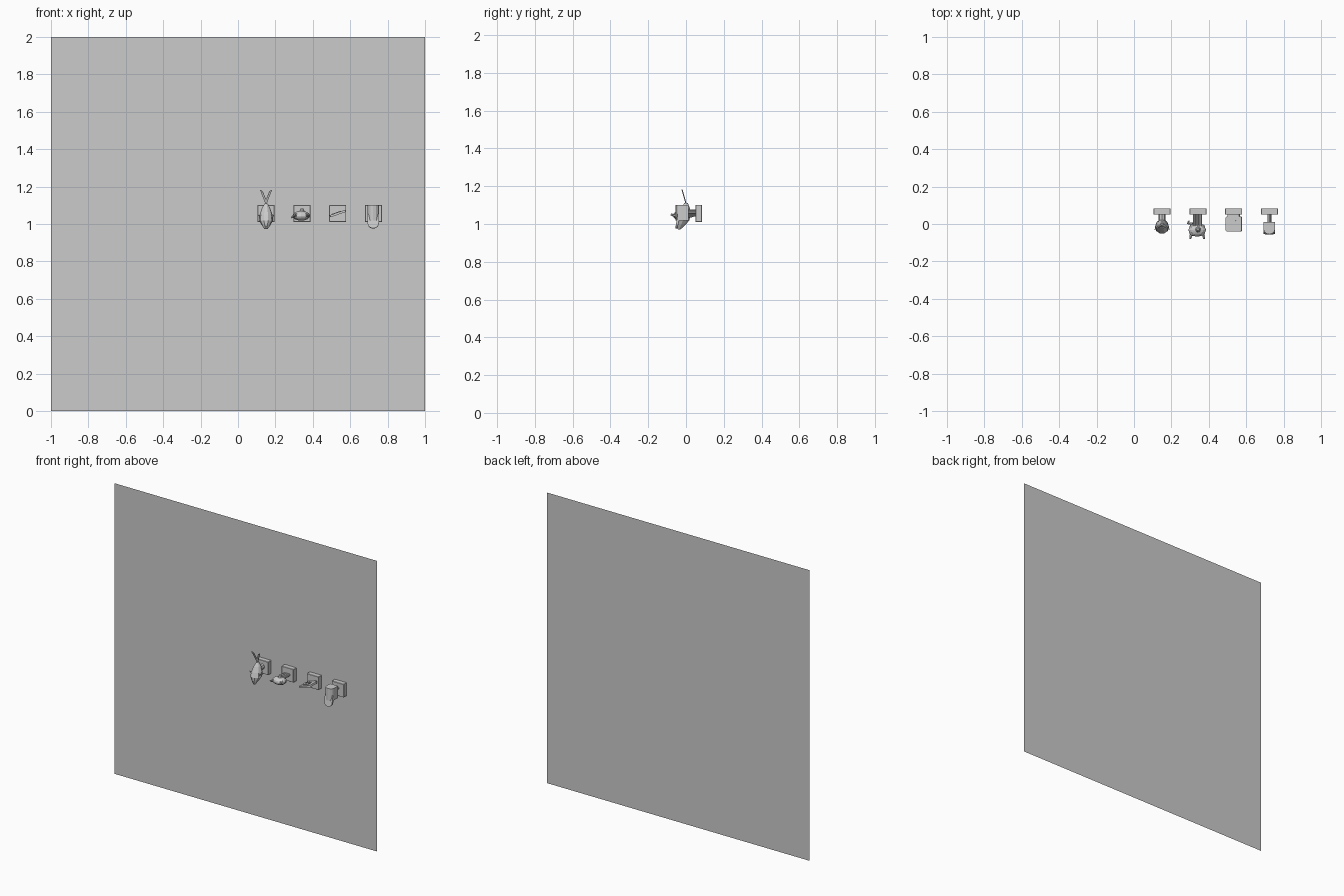
import bpy, bmesh, math
from mathutils import Vector

if "Cube" in bpy.data.objects:
    bpy.data.objects.remove(bpy.data.objects["Cube"])

BACK = 0.084
XS = (0.15, 0.342, 0.533, 0.724)


def mesh_obj(name, bm, loc=(0, 0, 0), rot=(0, 0, 0), smooth=False):
    bmesh.ops.recalc_face_normals(bm, faces=bm.faces)
    me = bpy.data.meshes.new(name)
    bm.to_mesh(me)
    bm.free()
    ob = bpy.data.objects.new(name, me)
    bpy.context.collection.objects.link(ob)
    ob.location, ob.rotation_euler = loc, rot
    if smooth:
        for p in me.polygons:
            p.use_smooth = True
    return ob


def box(name, loc, size, bevel=0.0, rot=(0, 0, 0), segs=1):
    bm = bmesh.new()
    bmesh.ops.create_cube(bm, size=1)
    bmesh.ops.scale(bm, vec=size, verts=bm.verts)
    if bevel:
        bmesh.ops.bevel(bm, geom=bm.edges[:], offset=bevel, segments=segs,
                        profile=0.5, affect='EDGES')
    return mesh_obj(name, bm, loc, rot)


def ball(name, loc, size, rot=(0, 0, 0), u=12, v=8):
    bm = bmesh.new()
    bmesh.ops.create_uvsphere(bm, u_segments=u, v_segments=v, radius=0.5)
    bmesh.ops.scale(bm, vec=size, verts=bm.verts)
    return mesh_obj(name, bm, loc, rot)


def rod(name, a, b, r1, r2=None, sides=8):
    a, b = Vector(a), Vector(b)
    bm = bmesh.new()
    bmesh.ops.create_cone(bm, cap_ends=True, segments=sides, radius1=r1,
                          radius2=r1 if r2 is None else r2, depth=(b - a).length)
    rot = (b - a).to_track_quat('Z', 'Y').to_euler()
    return mesh_obj(name, bm, (a + b) / 2, rot)


def prism(name, pts, depth, loc=(0, 0, 0), rot=(0, 0, 0)):
    bm = bmesh.new()
    f = bm.faces.new([bm.verts.new((x, y, -depth / 2)) for x, y in pts])
    top = bmesh.ops.extrude_face_region(bm, geom=[f])['geom']
    bmesh.ops.translate(bm, vec=(0, 0, depth),
                        verts=[v for v in top if isinstance(v, bmesh.types.BMVert)])
    return mesh_obj(name, bm, loc, rot)


# wall sheet
bm = bmesh.new()
bm.faces.new([bm.verts.new(p) for p in
              ((-1, BACK, 0), (1, BACK, 0), (1, BACK, 2), (-1, BACK, 2))])
mesh_obj("wall_sheet", bm)

# mounting blocks
for i, x in enumerate(XS):
    box(f"mount_block_{i}", (x, 0.067, 1.056), (0.091, 0.034, 0.091), 0.002)

# first hook: tapered animal body with long ears
x = XS[0]
bm = bmesh.new()
rings = []
for z, y, rx, ry in ((1.11, 0.0, .008, .010), (1.085, -.002, .022, .024),
                     (1.05, -.008, .034, .034), (1.02, -.016, .038, .036),
                     (0.995, -.026, .024, .024), (0.972, -.036, .008, .008)):
    rings.append([bm.verts.new((x + rx * math.cos(k * math.pi / 5),
                                y + ry * math.sin(k * math.pi / 5), z)) for k in range(10)])
for a, b in zip(rings, rings[1:]):
    for k in range(10):
        bm.faces.new((a[k], a[(k + 1) % 10], b[(k + 1) % 10], b[k]))
bm.faces.new(rings[0])
bm.faces.new(rings[-1])
mesh_obj("animal_body", bm)
rod("animal_stem", (x, 0.0, 1.06), (x, 0.055, 1.06), 0.018)
for s in (-1, 1):
    prism("long_ear", [(0, 0), (s * .010, .03), (s * .032, .088), (s * .018, .08), (-s * .006, .02)],
          0.006, (x, 0.003, 1.098), (math.radians(106), 0, 0))
    rod("side_spike", (x + s * .025, -.02, 1.03), (x + s * .042, -.03, 1.05), 0.008, 0.001, 5)
rod("nose_spike", (x, -.03, .995), (x, -.052, .984), 0.008, 0.001, 5)

# second hook: wide body on ribbed stem
x = XS[1]
ball("wide_body", (x - .004, -.032, 1.044), (.094, .072, .052))
box("body_shell", (x - .004, -.032, 1.044), (.082, .060, .030), 0.012, segs=2)
for dx in (-.015, 0, .015):
    rod("stem_rib", (x + dx - .003, -.01, 1.057), (x + dx - .003, .053, 1.057), .0085)
for s in (-1, 1):
    rod("front_foot", (x - .004 + s * .032, -.055, 1.044),
        (x - .004 + s * .037, -.08, 1.05), .009, .005, 6)
rod("crest", (x, -.03, 1.062), (x, -.03, 1.084), .018, .006)
rod("tail_bend", (x - .03, .0, 1.045), (x - .056, .004, 1.035), .008, .005, 6)
rod("tail_tip", (x - .056, .004, 1.035), (x - .046, .018, 1.04), .005, .003, 6)

# third hook: tilted rounded tray
x = XS[2]
tilt = math.radians(-19)
corner = []
for cx, cy, a0 in ((.034, .03, 0), (-.034, .03, 90), (-.034, -.03, 180), (.034, -.03, 270)):
    for k in range(4):
        a = math.radians(a0 + 30 * k)
        corner.append((cx + .011 * math.cos(a), cy + .011 * math.sin(a)))
prism("tilted_tray", corner, 0.012, (x + .001, 0.0, 1.056), (0, tilt, 0))
box("tray_neck", (x, .045, 1.056), (.07, .018, .012), 0.002, (0, tilt, 0))
for dx, dy, w, d in ((-.008, .018, .04, .004), (-.008, .004, .03, .004),
                     (.016, -.006, .004, .028), (-.004, -.018, .04, .004)):
    c = math.cos(tilt)
    box("tray_ridge", (x + dx * c, dy, 1.063 - dx * math.sin(tilt)), (w, d, .003), 0, (0, tilt, 0))

# fourth hook: faceted cup with rounded tongue
x = XS[3]
rod("tongue_stem", (x, .0, 1.065), (x, .053, 1.065), .010)
pts = [(-.03, .012), (-.03, -.03)]
pts += [(.03 * math.cos(math.radians(a)), -.03 + .025 * math.sin(math.radians(a)))
        for a in range(210, 340, 30)]
pts += [(.03, -.03), (.03, .012)]
prism("upright_cup", pts, 0.082, (x - .001, 0, 1.06))
tong = [(-.03, .05), (-.03, 0)]
tong += [(.03 * math.cos(math.radians(a)), .028 * math.sin(math.radians(a)))
         for a in range(200, 350, 20)]
tong += [(.03, 0), (.03, .05)]
prism("rounded_tongue", tong, 0.012, (x - .001, -.046, 1.004), (math.radians(80), 0, 0))
